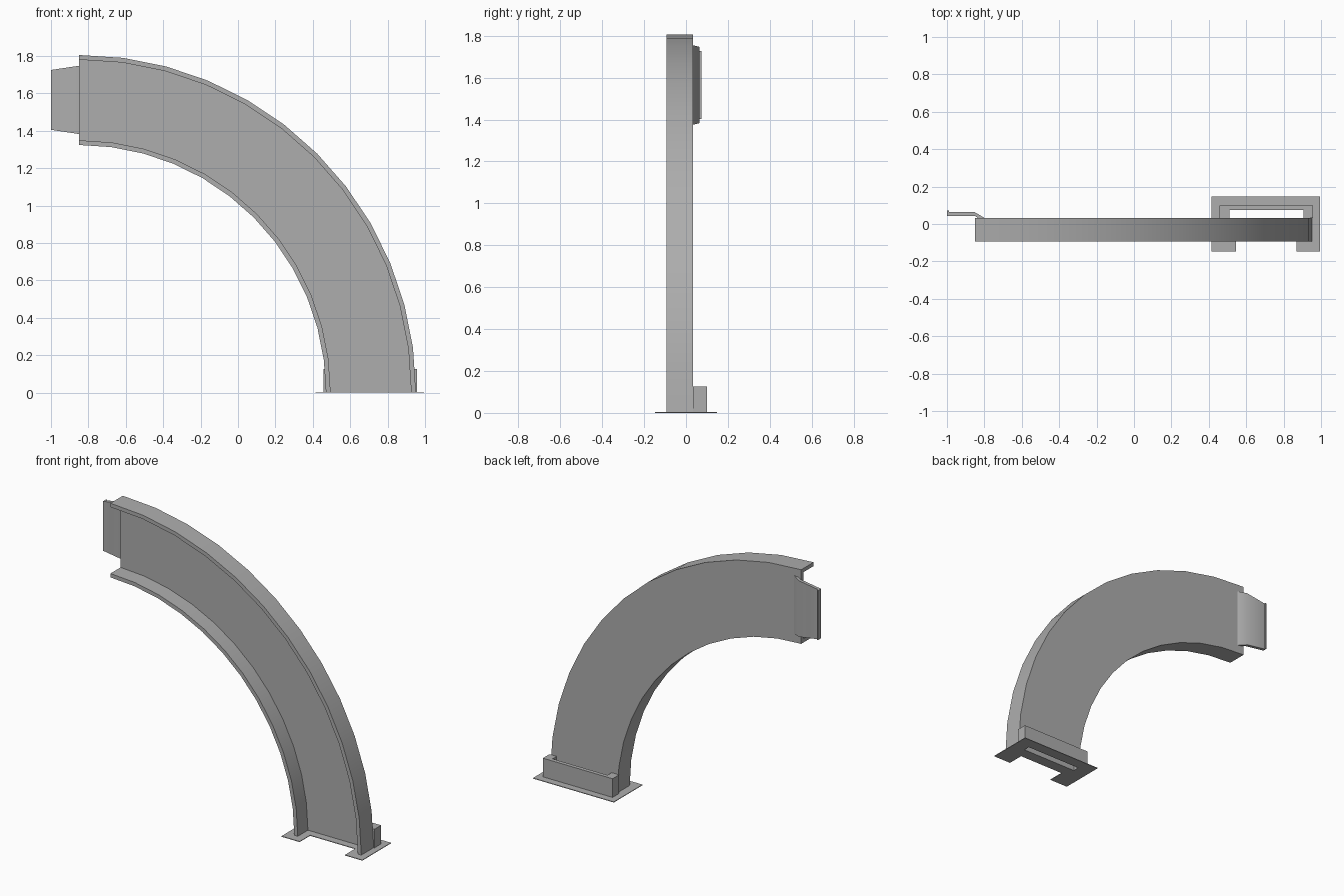
import bpy, bmesh, math
from mathutils import Vector, Matrix

cube = bpy.data.objects.get("Cube")
if cube:
    bpy.data.objects.remove(cube, do_unlink=True)

grey = bpy.data.materials.new("plain_grey")
grey.use_nodes = True
grey.diffuse_color = (0.42, 0.42, 0.42, 1)
grey.node_tree.nodes["Principled BSDF"].inputs["Base Color"].default_value = (0.42, 0.42, 0.42, 1)


def finish(name, bm, angle=30):
    bmesh.ops.recalc_face_normals(bm, faces=bm.faces[:])
    mesh = bpy.data.meshes.new(name)
    bm.to_mesh(mesh)
    bm.free()
    obj = bpy.data.objects.new(name, mesh)
    bpy.context.collection.objects.link(obj)
    mesh.materials.append(grey)
    bpy.ops.object.select_all(action='DESELECT')
    obj.select_set(True)
    bpy.context.view_layer.objects.active = obj
    bpy.ops.object.shade_smooth_by_angle(angle=math.radians(angle))
    return obj


def raise_faces(bm, height):
    """Extrude all faces upwards into a closed solid."""
    bottom = bm.faces[:]
    ext = bmesh.ops.extrude_face_region(bm, geom=bottom, use_keep_orig=True)
    verts = [g for g in ext["geom"] if isinstance(g, bmesh.types.BMVert)]
    bmesh.ops.translate(bm, verts=verts, vec=(0, 0, height))


def prism(outline, z, height):
    bm = bmesh.new()
    bm.faces.new([bm.verts.new((x, y, z)) for x, y in outline])
    raise_faces(bm, height)
    return bm


BASE = 0.004            # base plate thickness
CENTRE_X = -0.85        # centre of the bend
BACK, WEB, FRONT = 0.033, 0.01, -0.094
R_OUT, R_IN, WALL = 1.801, 1.32, 0.025

# Curved channel: C section swept through a quarter turn
section = [(R_IN, FRONT), (R_IN, BACK), (R_OUT, BACK), (R_OUT, FRONT),
           (R_OUT - WALL, FRONT), (R_OUT - WALL, WEB),
           (R_IN + WALL, WEB), (R_IN + WALL, FRONT)]
bm = bmesh.new()
ring = [bm.verts.new((CENTRE_X + r, y, BASE)) for r, y in section]
edges = [bm.edges.new((ring[i - 1], ring[i])) for i in range(len(ring))]
bmesh.ops.spin(bm, geom=ring + edges, cent=(CENTRE_X, 0, BASE), axis=(0, -1, 0),
               angle=math.pi / 2, steps=12, dvec=(0, 0, 0))
bmesh.ops.holes_fill(bm, edges=[e for e in bm.edges if e.is_boundary], sides=0)
finish("curved_channel", bm)

# Joining tongue: bent strip, tapering towards its free end
strip = [(-1, 0.043), (-0.85, 0.043), (-0.835, BACK), (-0.80, BACK),
         (-0.853, 0.064), (-0.99, 0.064), (-0.99, 0.073), (-1, 0.073)]
bm = prism(strip, -1, 2)
for v in bm.verts:
    v.co.z = 1.565 + v.co.z * (0.16 + 0.15 * (v.co.x + 1))
finish("joining_tongue", bm, 35)

# Rear bracket: upright U against the back of the channel
left, right, rear, inner = 0.457, 0.957, 0.1, 0.075
slot_l, slot_r = 0.51, 0.905
bracket = [(left, BACK), (left, rear), (right, rear), (right, BACK),
           (slot_r, BACK), (slot_r, inner), (slot_l, inner), (slot_l, BACK)]
finish("rear_bracket", prism(bracket, BASE, 0.125 - BASE))

# Base plate: thin sheet with a front notch and a rear slot
xs = (0.415, slot_l, 0.545, 0.87, slot_r, 0.995)
ys = (-0.147, -0.04, BACK, inner, 0.147)
bm = bmesh.new()
grid = [[bm.verts.new((x, y, 0)) for x in xs] for y in ys]
for j in range(len(ys) - 1):
    for i in range(len(xs) - 1):
        notch = j == 0 and i == 2
        slot = j == 2 and 0 < i < 4
        if not (notch or slot):
            bm.faces.new((grid[j][i], grid[j][i + 1], grid[j + 1][i + 1], grid[j + 1][i]))
raise_faces(bm, BASE)
finish("base_plate", bm)
